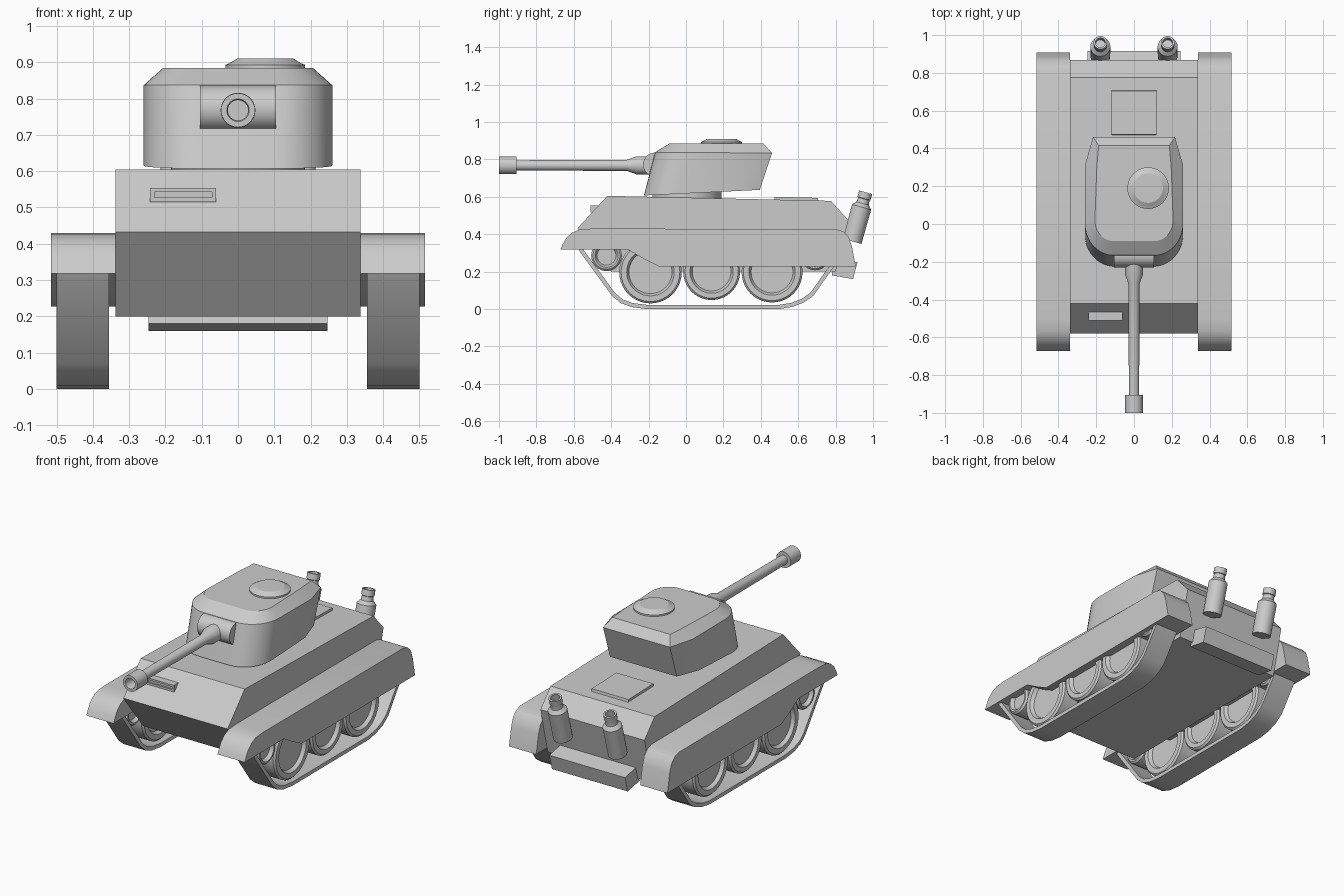
import bpy, bmesh
from math import sin, cos, pi, radians
from mathutils import Vector, Matrix

if "Cube" in bpy.data.objects:
    bpy.data.objects.remove(bpy.data.objects["Cube"])


def loft(name, rings, caps=True, mirror=False, mat=None, wrap=False):
    """Skin a list of equal-length closed rings."""
    bm = bmesh.new()
    vs = [[bm.verts.new(p) for p in ring] for ring in rings]
    n = len(vs[0])
    for a, b in zip(vs, vs[1:] + vs[:1] if wrap else vs[1:]):
        for i in range(n):
            j = (i + 1) % n
            bm.faces.new((a[i], a[j], b[j], b[i]))
    if caps:
        bm.faces.new(vs[0])
        bm.faces.new(vs[-1])
    bmesh.ops.recalc_face_normals(bm, faces=bm.faces)
    if mat:
        bm.transform(mat)
    me = bpy.data.meshes.new(name)
    bm.to_mesh(me)
    bm.free()
    ob = bpy.data.objects.new(name, me)
    bpy.context.collection.objects.link(ob)
    if mirror:
        ob.modifiers.new("Mirror", 'MIRROR')
    return ob


def extrude(name, yz, x0, x1, **kw):
    """Extrude a side profile across x."""
    return loft(name, [[(x, y, z) for y, z in yz] for x in (x0, x1)], **kw)


def lathe(name, profile, loc, axis='Z', angle=0, n=32, **kw):
    """Spin (radius, height) pairs, then turn and place the result."""
    rings = [[(r * cos(2 * pi * i / n), r * sin(2 * pi * i / n), h)
              for i in range(n)] for r, h in profile]
    m = Matrix.Translation(loc) @ Matrix.Rotation(radians(angle), 4, axis)
    return loft(name, rings, mat=m, **kw)


def box(name, x0, x1, y0, y1, z0, z1):
    return extrude(name, [(y0, z0), (y1, z0), (y1, z1), (y0, z1)], x0, x1)


# Hull body
extrude("hull", [(-.58, .432), (-.42, .605), (.775, .578), (.868, .475),
                 (.80, .2), (-.40, .2)], -.338, .338)
extrude("rear_box", [(.78, .18), (.893, .16), (.917, .25), (.80, .275)], -.246, .246)
extrude("engine_hatch", [(.47, .575), (.71, .57), (.705, .594), (.475, .6)], -.12, .12)

# Driver's vision slot: frame with a recessed slit
slot = []
for y, x0, x1, z0, z1 in ((-.44, -.242, -.06, .515, .554), (-.51, -.242, -.06, .515, .554),
                          (-.51, -.23, -.072, .527, .543), (-.50, -.23, -.072, .527, .543)):
    slot.append([(x0, y, z0), (x1, y, z0), (x1, y, z1), (x0, y, z1)])
loft("vision_slot", slot)

# Track guards with side skirts
extrude("track_guard", [(-.672, .318), (-.66, .345), (-.64, .38), (-.61, .407), (-.57, .425),
                        (-.5, .43), (.80, .427), (.84, .415), (.87, .385), (.887, .335),
                        (.908, .227), (-.145, .227), (-.22, .265), (-.31, .318)],
        .338, .515, mirror=True)

# Track belts: outer outline offset inward to give a hollow band
outer = [Vector(p) for p in (
    (-.575, .35), (-.58, .332), (-.567, .305), (-.395, .07), (-.35, .032), (-.29, .01), (-.21, 0),
    (.50, 0), (.57, .012), (.63, .035), (.68, .07), (.79, .225), (.815, .27), (.82, .31),
    (.80, .35), (.76, .37), (-.52, .37))]
inner = []
for i, p in enumerate(outer):
    a = (p - outer[i - 1]).normalized()
    b = (outer[(i + 1) % len(outer)] - p).normalized()
    na, nb = Vector((-a.y, a.x)), Vector((-b.y, b.x))
    inner.append(p + (na + nb) * .022 / (1 + na.dot(nb)))
loft("track_belt", [[(x, p.x, p.y) for p in pts] for pts, x in
                    ((outer, .355), (outer, .5), (inner, .5), (inner, .355))],
     caps=False, wrap=True, mirror=True)

# Road wheels, idler and drive wheel with raised rims and dished centres
for name, y, z, r in (("road_wheel_front", -.19, .197, .167), ("road_wheel_middle", .137, .2, .152),
                      ("road_wheel_rear", .46, .198, .163), ("idler_wheel", -.425, .285, .082),
                      ("drive_wheel", .69, .285, .078)):
    ri = r * .76
    lathe(name, [(ri - .012, -.04), (ri, -.06), (r - .01, -.06), (r, -.05),
                 (r, .05), (r - .01, .06), (ri, .06), (ri - .012, .04)],
          (.428, y, z), 'Y', 90, n=40, mirror=True)


# Turret: rounded front, tapered back, undercut base and bevelled roof
def turret_ring(hw, cx, front, depth, side_y, side_hw, rear, rear_hw, zf, zr):
    half = [(cx + (hw - cx) * sin(t), front + depth * (1 - cos(t)))
            for t in (pi / 2 * i / 10 for i in range(11))]
    half += [(side_hw, side_y), (rear_hw, rear)]
    pts = half + [(-x, y) for x, y in reversed(half)]
    return [(x, y, zf + (zr - zf) * (y - front) / (rear - front)) for x, y in pts]


loft("turret", [
    turret_ring(.26, .10, -.225, .17, .25, .26, .395, .217, .607, .637),
    turret_ring(.26, .11, -.165, .17, .31, .26, .46, .217, .838, .834),
    turret_ring(.207, .11, -.09, .11, .30, .197, .415, .187, .884, .884)])
lathe("turret_ring", [(.185, 0), (.185, .06)], (0, .005, .57), n=48)

# Commander's cupola
lathe("cupola", [(.11, 0), (.11, .015), (.098, .02), (.078, .032)], (.075, .19, .878), n=40)

# Mantlet and gun with muzzle sleeve and open bore
lathe("mantlet", [(.063, -.105), (.063, .105)], (0, -.167, .773), 'Y', 90, n=40)
lathe("gun_barrel", [(.048, .16), (.048, .265), (.03, .315), (.027, .905), (.047, .905),
                     (.047, 1), (.031, 1), (.028, .99), (.028, .92)],
      (0, 0, .768), 'X', 90)

# Exhaust pipes, tilted backwards
lathe("exhaust_pipe", [(.052, 0), (.053, .19), (.034, .21), (.032, .225), (.032, .235),
                       (.036, .238), (.036, .272), (.026, .272), (.026, .23)],
      (.178, .888, .362), 'X', -15.5, mirror=True)

# Smooth curved faces while keeping hard edges
for ob in bpy.context.collection.objects:
    ob.select_set(True)
    bpy.context.view_layer.objects.active = ob
bpy.ops.object.shade_smooth_by_angle(angle=radians(28))
